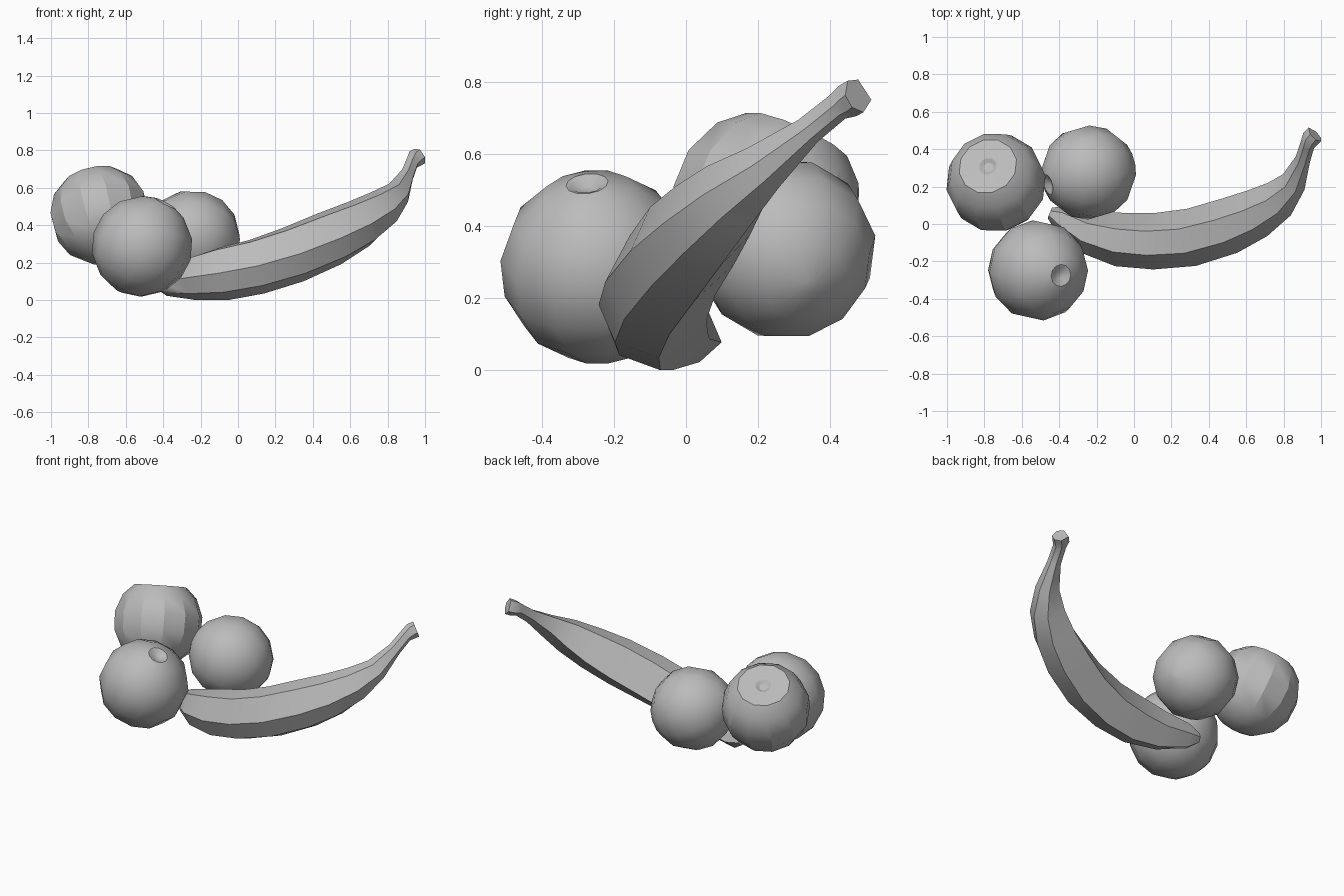
import bpy, bmesh, math
from mathutils import Vector

cube = bpy.data.objects.get("Cube")
if cube:
    bpy.data.objects.remove(cube, do_unlink=True)

grey = bpy.data.materials.new("plain grey")
grey.use_nodes = True
colour = (0.5, 0.5, 0.5, 1)
grey.diffuse_color = colour
grey.node_tree.nodes["Principled BSDF"].inputs["Base Color"].default_value = colour


def loft(name, rings, angle):
    """Skin equal-sized rings of points, cap both ends, shade by angle."""
    bm = bmesh.new()
    rows = [[bm.verts.new(p) for p in ring] for ring in rings]
    n = len(rows[0])
    for a, b in zip(rows, rows[1:]):
        for i in range(n):
            j = (i + 1) % n
            bm.faces.new((a[i], a[j], b[j], b[i]))
    bm.faces.new(rows[0])
    bm.faces.new(rows[-1])
    bmesh.ops.remove_doubles(bm, verts=bm.verts, dist=0.0001)
    bmesh.ops.recalc_face_normals(bm, faces=bm.faces)
    mesh = bpy.data.meshes.new(name)
    bm.to_mesh(mesh)
    bm.free()
    mesh.materials.append(grey)
    obj = bpy.data.objects.new(name, mesh)
    bpy.context.collection.objects.link(obj)
    bpy.ops.object.select_all(action='DESELECT')
    obj.select_set(True)
    bpy.context.view_layer.objects.active = obj
    bpy.ops.object.shade_smooth_by_angle(angle=math.radians(angle))
    return obj


def round_fruit(name, centre, radius, axis, top, latitudes, angle):
    """Low-poly ball turned about an axis; top is the (radius, height) profile of the crown."""
    turn = Vector(axis).to_track_quat('Z', 'Y')
    profile = top + [(math.cos(math.radians(a)), math.sin(math.radians(a)))
                     for a in latitudes] + [(0.08, -1)]
    rings = []
    for r, h in profile:
        ring = []
        for i in range(12):
            t = math.tau * (i + 0.5) / 12
            p = Vector((r * math.cos(t), r * math.sin(t), h)) * radius
            ring.append(Vector(centre) + turn @ p)
        rings.append(ring)
    loft(name, rings, angle)


# Two round fruits with a small stem dimple
dimple = [(0.08, 0.9), (0.17, 0.96), (0.22, 0.975)]
steps = [62, 36, 12, -12, -36, -62]
round_fruit("front_fruit", (-0.513, -0.248, 0.29), 0.27, (0.45, -0.1, 0.85), dimple, steps, 35)
round_fruit("back_fruit", (-0.243, 0.275, 0.34), 0.254, (-0.85, -0.25, 0.4), dimple, steps, 35)

# Third fruit with a flat crown
crown = [(0.1, 0.74), (0.18, 0.79), (0.59, 0.8), (0.83, 0.57)]
round_fruit("flat_topped_fruit", (-0.738, 0.222, 0.458), 0.268, (-0.2, 0.4, 0.88),
            crown, [10, -14, -38, -62], 25)

# Banana: centre line points with radius, from blossom tip to stem
path = [
    (-0.45, 0.06, 0.10, 0.03), (-0.39, 0.035, 0.10, 0.075),
    (-0.25, -0.04, 0.12, 0.118), (-0.08, -0.08, 0.147, 0.147),
    (0.10, -0.09, 0.185, 0.153), (0.30, -0.07, 0.25, 0.157),
    (0.50, -0.01, 0.335, 0.153), (0.65, 0.055, 0.41, 0.135),
    (0.77, 0.13, 0.49, 0.108), (0.85, 0.22, 0.57, 0.072),
    (0.90, 0.34, 0.67, 0.042), (0.925, 0.42, 0.735, 0.04),
    (0.942, 0.455, 0.755, 0.05), (0.965, 0.478, 0.767, 0.05),
]
corners = [70, 120, 180, 225, 275, 345]
rings = []
for k, (x, y, z, r) in enumerate(path):
    before, after = path[max(k - 1, 0)], path[min(k + 1, len(path) - 1)]
    along = (Vector(after[:3]) - Vector(before[:3])).normalized()
    up = (Vector((0, 0, 1)) - along * along.z).normalized()
    side = up.cross(along)
    rings.append([Vector((x, y, z)) + r * (side * math.cos(math.radians(a))
                  + up * math.sin(math.radians(a))) for a in corners])
banana = loft("banana", rings, 45)

# Stand the group on the ground
bpy.context.view_layer.update()
fruits = [o for o in bpy.context.collection.objects
          if o.type == 'MESH' and o.data.materials and o.data.materials[0] == grey]
low = min(v.co.z for o in fruits for v in o.data.vertices)
for o in fruits:
    for v in o.data.vertices:
        v.co.z -= low
